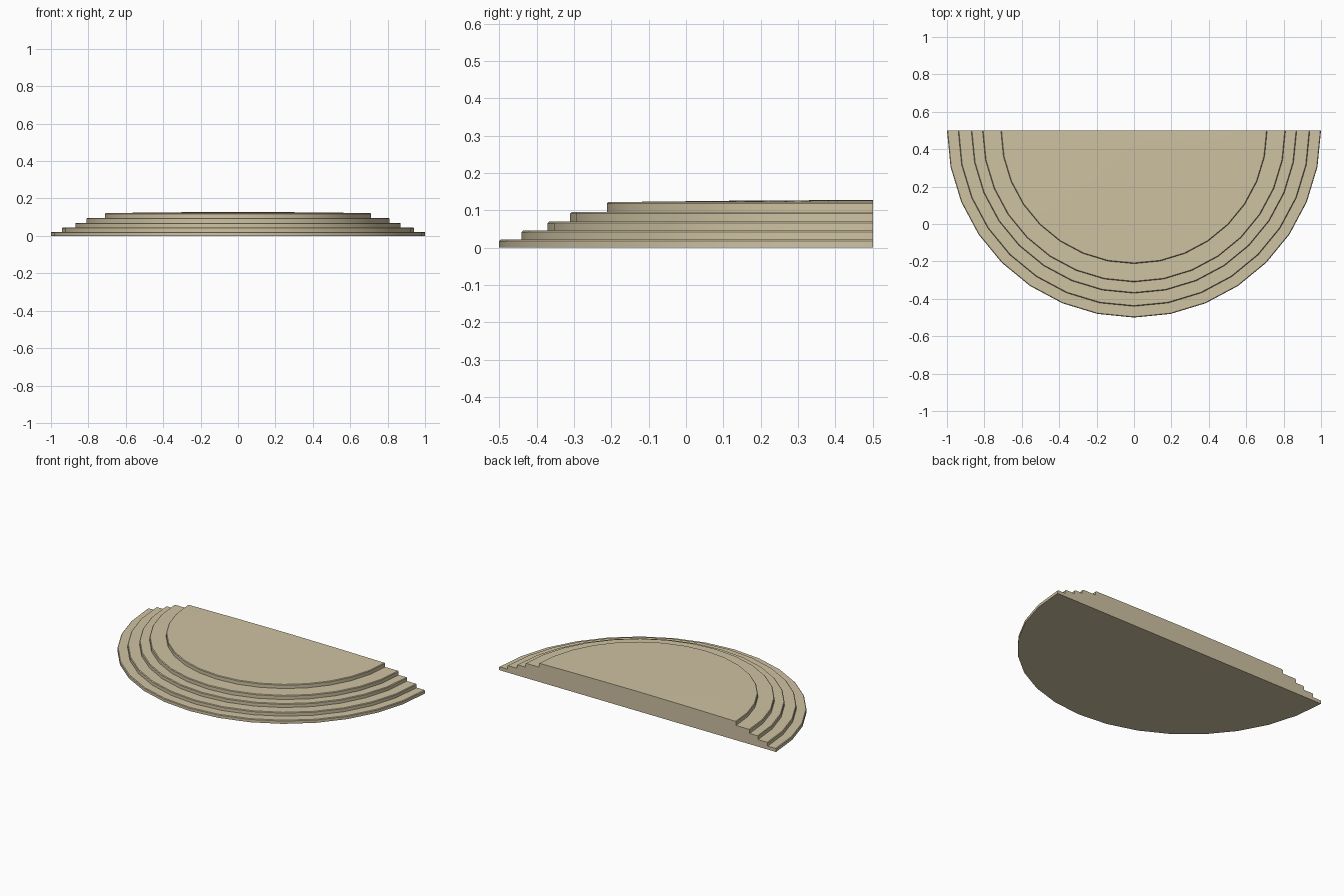
import bpy, bmesh, math

if "Cube" in bpy.data.objects:
    bpy.data.objects.remove(bpy.data.objects["Cube"])

SEGMENTS = 16      # sides around the half circle
BACK_Y = 0.5       # plane of the flat back
BEVEL = 0.004      # softened step edges

stone = bpy.data.materials.new("sandstone")
stone.diffuse_color = (0.62, 0.54, 0.36, 1)
stone.use_nodes = True
stone.node_tree.nodes["Principled BSDF"].inputs["Base Color"].default_value = stone.diffuse_color

# Step profile: (radius, top height) of each tier, bottom to top
tiers = [(1.0, 0.022), (0.94, 0.046), (0.87, 0.07), (0.81, 0.096), (0.712, 0.122)]
profile = [(0.0, 0.0)]
base = 0.0
for radius, top in tiers:
    profile += [(radius, base), (radius, top - BEVEL), (radius - BEVEL, top)]
    base = top
# Slightly crowned landing
profile += [(0.36, 0.126), (0.0, 0.128)]

bm = bmesh.new()
axis = {0: bm.verts.new((0, BACK_Y, 0)),
        len(profile) - 1: bm.verts.new((0, BACK_Y, profile[-1][1]))}
rings = []
for s in range(SEGMENTS + 1):
    a = math.pi + math.pi * s / SEGMENTS
    rings.append([axis.get(i) or bm.verts.new((r * math.cos(a), BACK_Y + r * math.sin(a), z))
                  for i, (r, z) in enumerate(profile)])

# Tread and riser faces swept around the half circle
for a, b in zip(rings, rings[1:]):
    for i in range(len(profile) - 1):
        corners = list(dict.fromkeys([a[i], b[i], b[i + 1], a[i + 1]]))
        bm.faces.new(corners)

# Flat back
bm.faces.new(rings[0] + rings[-1][-2:0:-1])
bmesh.ops.recalc_face_normals(bm, faces=bm.faces)

mesh = bpy.data.meshes.new("half_round_steps")
bm.to_mesh(mesh)
bm.free()
mesh.materials.append(stone)
steps = bpy.data.objects.new("half_round_steps", mesh)
bpy.context.collection.objects.link(steps)
bpy.context.view_layer.objects.active = steps
steps.select_set(True)
bpy.ops.object.shade_smooth_by_angle(angle=math.radians(30))
